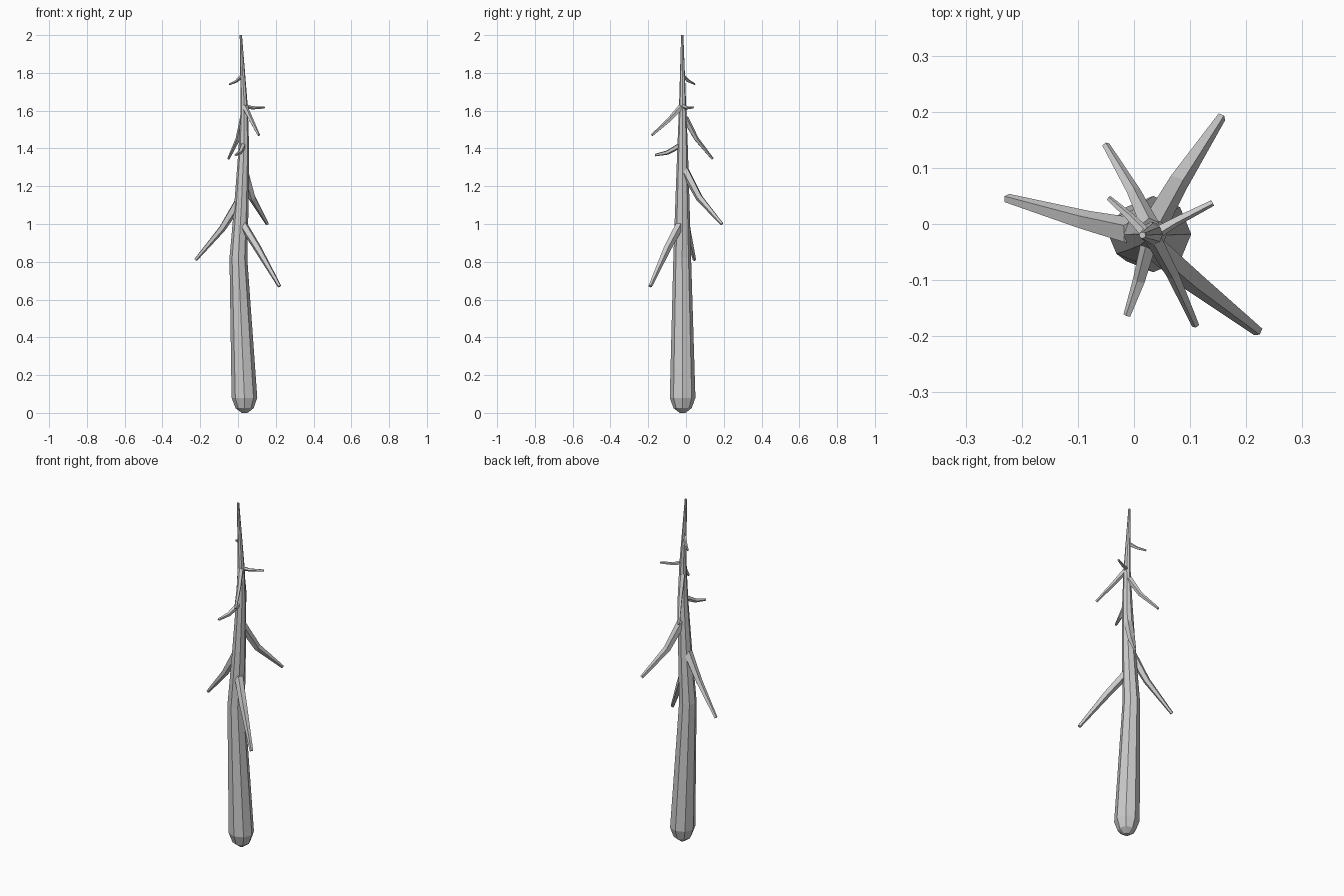
import bpy, bmesh, math
from mathutils import Vector

bark = bpy.data.materials.new("grey bark")
bark.diffuse_color = (0.6, 0.6, 0.6, 1)


def tube(name, path, sides, upright=False):
    """Faceted tapering tube through points (x, y, z, radius)."""
    bm = bmesh.new()
    pts = [Vector(p[:3]) for p in path]
    rings = []
    for i, p in enumerate(pts):
        if upright:
            u, v = Vector((1, 0, 0)), Vector((0, 1, 0))
        else:
            d = (pts[min(i + 1, len(pts) - 1)] - pts[max(i - 1, 0)]).normalized()
            u = d.cross(Vector((0, 0, 1))).normalized()
            v = d.cross(u)
        ring = []
        for k in range(sides):
            a = 2 * math.pi * k / sides
            ring.append(bm.verts.new(p + path[i][3] * (u * math.cos(a) + v * math.sin(a))))
        rings.append(ring)
    for a, b in zip(rings, rings[1:]):
        for k in range(sides):
            n = (k + 1) % sides
            bm.faces.new((a[k], a[n], b[n], b[k]))
    bm.faces.new(rings[0][::-1])
    bm.faces.new(rings[-1])
    bmesh.ops.recalc_face_normals(bm, faces=bm.faces)
    me = bpy.data.meshes.new(name)
    bm.to_mesh(me)
    bm.free()
    me.materials.append(bark)
    ob = bpy.data.objects.new(name, me)
    bpy.context.collection.objects.link(ob)


# Trunk, with a rounded foot and a slight lean
tube("trunk", [
    (0.035, -0.018, 0.0, 0.015),
    (0.035, -0.018, 0.025, 0.048),
    (0.034, -0.018, 0.08, 0.068),
    (0.002, -0.02, 0.82, 0.047),
    (0.018, -0.019, 1.10, 0.038),
    (0.031, -0.018, 1.40, 0.028),
    (0.033, -0.018, 1.62, 0.019),
    (0.015, -0.02, 2.0, 0.006)], 8, True)

# Drooping branches: root, bend, tip, and radii at each
branches = {
    "low_left": ((0.0, -0.015, 1.11), (-0.085, 0.005, 0.975), (-0.225, 0.045, 0.81), 0.026, 0.019, 0.009),
    "low_front_right": ((0.025, -0.03, 1.0), (0.105, -0.1, 0.87), (0.22, -0.19, 0.67), 0.024, 0.021, 0.010),
    "middle_back_right": ((0.03, -0.01, 1.29), (0.075, 0.07, 1.14), (0.155, 0.19, 1.0), 0.025, 0.020, 0.009),
    "upper_back_left": ((0.028, -0.005, 1.56), (0.0, 0.055, 1.45), (-0.05, 0.14, 1.345), 0.018, 0.013, 0.007),
    "upper_front_right": ((0.035, -0.025, 1.62), (0.07, -0.09, 1.55), (0.11, -0.18, 1.47), 0.016, 0.012, 0.007),
    "upper_front": ((0.03, -0.025, 1.42), (0.01, -0.1, 1.378), (-0.012, -0.163, 1.365), 0.016, 0.012, 0.007),
    "top_right": ((0.035, -0.018, 1.625), (0.075, 0.005, 1.615), (0.14, 0.038, 1.617), 0.012, 0.009, 0.006),
    "top_back_left": ((0.022, -0.018, 1.785), (-0.008, 0.013, 1.757), (-0.045, 0.046, 1.74), 0.011, 0.008, 0.005),
}
for name, (root, bend, tip, r0, r1, r2) in branches.items():
    tube(name + "_branch", [(*root, r0), (*bend, r1), (*tip, r2)], 5)
